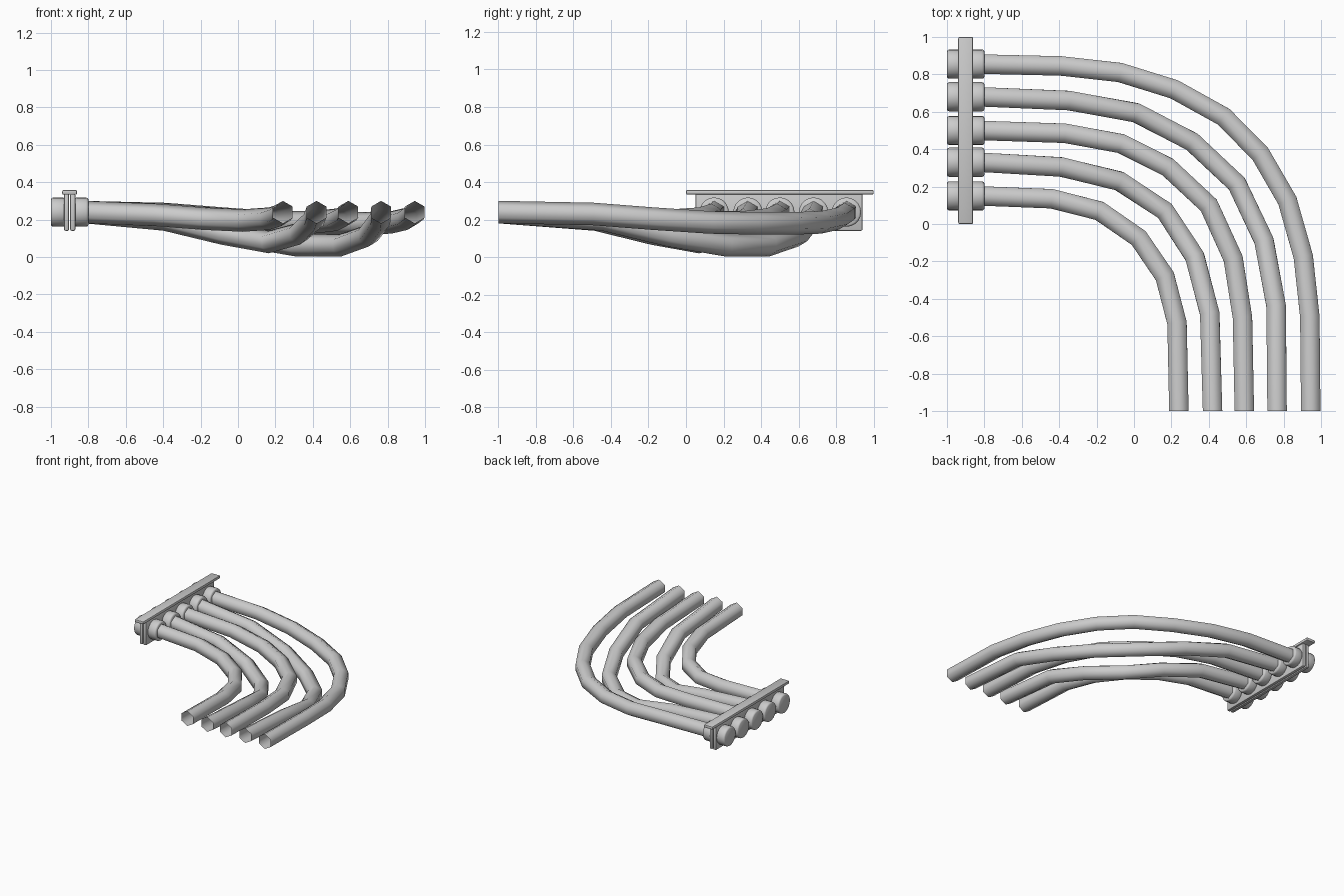
import bpy, bmesh, math
from mathutils import Vector

if "Cube" in bpy.data.objects:
    bpy.data.objects.remove(bpy.data.objects["Cube"])


def finish(name, bm, angle=40):
    bmesh.ops.recalc_face_normals(bm, faces=bm.faces)
    me = bpy.data.meshes.new(name)
    bm.to_mesh(me)
    bm.free()
    ob = bpy.data.objects.new(name, me)
    bpy.context.collection.objects.link(ob)
    bpy.ops.object.select_all(action='DESELECT')
    ob.select_set(True)
    bpy.context.view_layer.objects.active = ob
    bpy.ops.object.shade_smooth_by_angle(angle=math.radians(angle))
    return ob


def box(name, lo, hi, bevel):
    bm = bmesh.new()
    bmesh.ops.create_cube(bm, size=1)
    for v in bm.verts:
        v.co = [(a + b) / 2 + c * (b - a) for a, b, c in zip(lo, hi, v.co)]
    bmesh.ops.bevel(bm, geom=bm.edges[:], offset=bevel, segments=2,
                    profile=0.5, affect='EDGES')
    return finish(name, bm)


def lathe_x(name, profile, y, z, sides=20):
    # Capped round part along x from (x, radius) pairs
    bm = bmesh.new()
    rings = []
    for x, r in profile:
        rings.append([bm.verts.new((x, y + r * math.cos(a), z + r * math.sin(a)))
                      for a in (2 * math.pi * i / sides for i in range(sides))])
    for a, b in zip(rings, rings[1:]):
        for i in range(sides):
            j = (i + 1) % sides
            bm.faces.new((a[i], a[j], b[j], b[i]))
    bm.faces.new(rings[0])
    bm.faces.new(rings[-1])
    return finish(name, bm)


def hose(name, pts, r=0.06):
    # Open six-sided tube with mitred bends
    bm = bmesh.new()
    pts = [Vector(p) for p in pts]
    n = len(pts)
    rings = []
    for k, p in enumerate(pts):
        if k == 0:
            t = Vector((1, 0, 0))
        elif k == n - 1:
            t = Vector((0, -1, 0))
        else:
            t = (p - pts[k - 1]).normalized() + (pts[k + 1] - p).normalized()
            t.normalize()
        side = t.cross(Vector((0, 0, 1))).normalized()
        up = side.cross(t)
        rings.append([bm.verts.new(p + r * (math.sin(a) * side + math.cos(a) * up))
                      for a in (math.pi / 3 * i for i in range(6))])
    for a, b in zip(rings, rings[1:]):
        for i in range(6):
            j = (i + 1) % 6
            bm.faces.new((a[i], a[j], b[j], b[i]))
    return finish(name, bm, 65)


Z = 0.24

# Bracket: two clamping plates and a top rail
box("bracket_plate_outer", (-0.93, 0.05, 0.14), (-0.903, 0.94, 0.34), 0.008)
box("bracket_plate_inner", (-0.897, 0.05, 0.14), (-0.87, 0.94, 0.34), 0.008)
box("bracket_top_rail", (-0.94, 0.0, 0.333), (-0.86, 1.0, 0.358), 0.008)

# Hose centre lines (x, y, z) between the fitting and the free end
bends = {
    (0.15, 0.24): [(-0.44, 0.135, .225), (-0.185, 0.07, .205), (0.025, -0.075, .195),
                   (0.165, -0.28, .205), (0.23, -0.53, .225)],
    (0.33, 0.42): [(-0.39, 0.305, .20), (-0.08, 0.23, .125), (0.165, 0.07, .08),
                   (0.325, -0.175, .125), (0.405, -0.48, .20)],
    (0.50, 0.59): [(-0.37, 0.485, .225), (-0.07, 0.43, .20), (0.18, 0.305, .185),
                   (0.40, 0.10, .185), (0.53, -0.185, .20), (0.58, -0.5, .225)],
    (0.68, 0.765): [(-0.35, 0.66, .20), (0.01, 0.595, .115), (0.31, 0.44, .063),
                    (0.55, 0.215, .063), (0.695, -0.09, .115), (0.76, -0.44, .20)],
    (0.855, 0.945): [(-0.39, 0.845, .23), (-0.075, 0.81, .205), (0.215, 0.72, .185),
                     (0.48, 0.573, .18), (0.675, 0.375, .18), (0.82, 0.125, .185),
                     (0.905, -0.175, .205), (0.94, -0.495, .23)],
}
for i, ((y, x_end), mid) in enumerate(bends.items(), 1):
    hose(f"hose_{i}", [(-0.82, y, Z)] + mid + [(x_end, -1, Z)])
    # Round fittings on both sides of the bracket
    for part, x0, x1 in (("cap", -1, -0.925), ("collar", -0.875, -0.8)):
        lathe_x(f"fitting_{part}_{i}",
                [(x0, 0.068), (x0 + 0.004, 0.075), (x0 + 0.012, 0.078),
                 (x1 - 0.012, 0.078), (x1 - 0.004, 0.075), (x1, 0.068)], y, Z)
